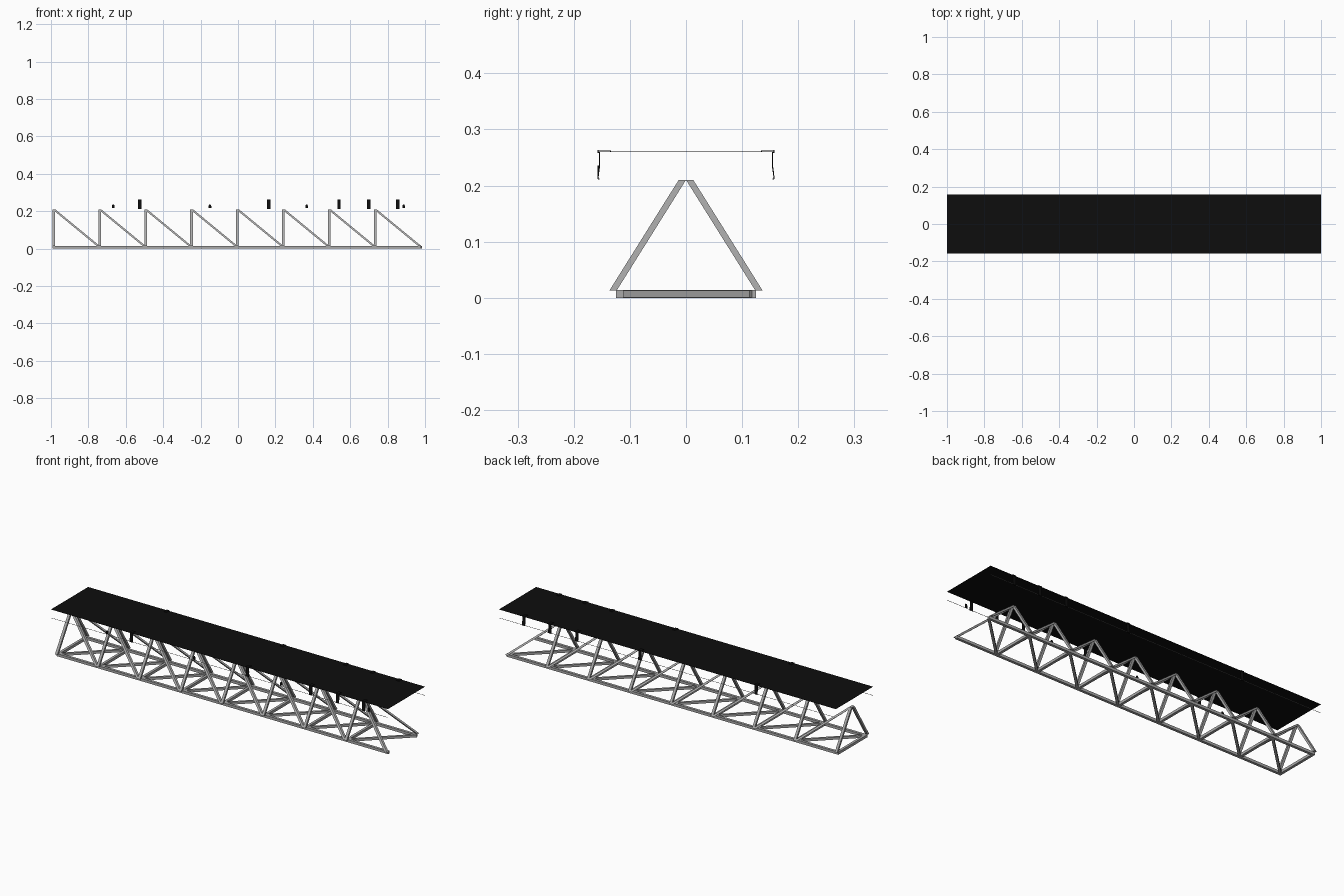
import bpy, bmesh
from mathutils import Vector

cube = bpy.data.objects.get("Cube")
if cube:
    bpy.data.objects.remove(cube)


def material(name, rgb, rough=0.6):
    m = bpy.data.materials.new(name)
    m.use_nodes = True
    m.diffuse_color = (*rgb, 1)
    bsdf = m.node_tree.nodes["Principled BSDF"]
    bsdf.inputs["Base Color"].default_value = (*rgb, 1)
    bsdf.inputs["Roughness"].default_value = rough
    return m


STEEL = material("grey steel", (0.40, 0.40, 0.40))
BLACK = material("black rubber", (0.004, 0.004, 0.004))


def finish(name, bm, mat):
    bmesh.ops.recalc_face_normals(bm, faces=bm.faces)
    mesh = bpy.data.meshes.new(name)
    bm.to_mesh(mesh)
    bm.free()
    mesh.materials.append(mat)
    ob = bpy.data.objects.new(name, mesh)
    bpy.context.collection.objects.link(ob)
    return ob


def prism(bm, ring_a, ring_b):
    """Closed solid between two matching rings of points."""
    a = [bm.verts.new(p) for p in ring_a]
    b = [bm.verts.new(p) for p in ring_b]
    n = len(a)
    bm.faces.new(a)
    bm.faces.new(b[::-1])
    for i in range(n):
        bm.faces.new((a[i], b[i], b[(i + 1) % n], a[(i + 1) % n]))


def beam(bm, start, end, u, v):
    """Bar from start to end; u and v are half-width vectors of its end cuts."""
    u, v = Vector(u), Vector(v)
    corners = (u + v, u - v, -u - v, v - u)
    prism(bm, [Vector(start) + c for c in corners], [Vector(end) + c for c in corners])


# Truss dimensions
BAYS, PITCH, X0 = 8, 0.2455, -0.985
H = 0.007                       # half tube width
FOOT_Y, FOOT_Z = 0.130, 0.013
PEAK_Y, PEAK_Z = 0.0065, 0.21
CHORD_Y = 0.118
stations = [X0 + i * PITCH for i in range(BAYS)]
X_END = X0 + BAYS * PITCH

# Bottom chords
bm = bmesh.new()
for s in (-1, 1):
    beam(bm, (X0 - H, s * CHORD_Y, H), (X_END, s * CHORD_Y, H), (0, H, 0), (0, 0, H))
finish("bottom_chords", bm, STEEL)

# Cross beams and floor diagonals
bm = bmesh.new()
for x in stations:
    beam(bm, (x, -0.125, H), (x, 0.125, H), (H, 0, 0), (0, 0, H))
finish("cross_beams", bm, STEEL)

bm = bmesh.new()
for x in stations:
    beam(bm, (x, -CHORD_Y, H), (x + PITCH, CHORD_Y, H), (0.0045, -0.0045, 0), (0, 0, H * 0.9))
finish("floor_diagonals", bm, STEEL)

# Leaning legs and side diagonals, cut level at both ends
for name, shift, half in (("leaning_legs", 0, H), ("side_diagonals", PITCH - 0.006, 0.008)):
    bm = bmesh.new()
    for x in stations:
        for s in (-1, 1):
            beam(bm, (x + shift, s * FOOT_Y, FOOT_Z), (x, s * PEAK_Y, PEAK_Z),
                 (half, 0, 0), (0, 0.0065, 0))
    finish(name, bm, STEEL)

# Flat deck sheet
bm = bmesh.new()
beam(bm, (-1, 0, 0.26), (1, 0, 0.26), (0, 0.157, 0), (0, 0, 0.0006))
finish("deck_sheet", bm, BLACK)

# Side wires below the deck edges
bm = bmesh.new()
for s in (-1, 1):
    beam(bm, (-1, s * 0.156, 0.214), (1, s * 0.156, 0.214), (0, 0.0007, 0), (0, 0, 0.0007))
finish("side_wires", bm, STEEL)

# Hooked hangers that clip over the deck edge and hold the wires
HANGER = [(0.135, 0.260), (0.135, 0.263), (0.157, 0.263), (0.157, 0.259),
          (0.154, 0.259), (0.154, 0.235), (0.156, 0.222), (0.157, 0.212), (0.154, 0.212)]
bm = bmesh.new()
for x in (-0.525, 0.165, 0.54, 0.70, 0.855):
    for s in (-1, 1):
        rows = [[bm.verts.new((x + d, s * y, z)) for y, z in HANGER] for d in (-0.009, 0.009)]
        for i in range(len(HANGER) - 1):
            bm.faces.new((rows[0][i], rows[0][i + 1], rows[1][i + 1], rows[1][i]))
hangers = finish("wire_hangers", bm, BLACK)
solid = hangers.modifiers.new("thickness", "SOLIDIFY")
solid.thickness = 0.002
solid.offset = 0

# Small clips on the front wire
CLIP = [(-0.007, 0.217), (0.007, 0.217), (0.007, 0.229), (0.003, 0.236),
        (-0.003, 0.236), (-0.007, 0.229)]
bm = bmesh.new()
for x in (-0.667, -0.15, 0.367, 0.886):
    prism(bm, [(x + dx, -0.1575, z) for dx, z in CLIP], [(x + dx, -0.1550, z) for dx, z in CLIP])
finish("wire_clips", bm, BLACK)
